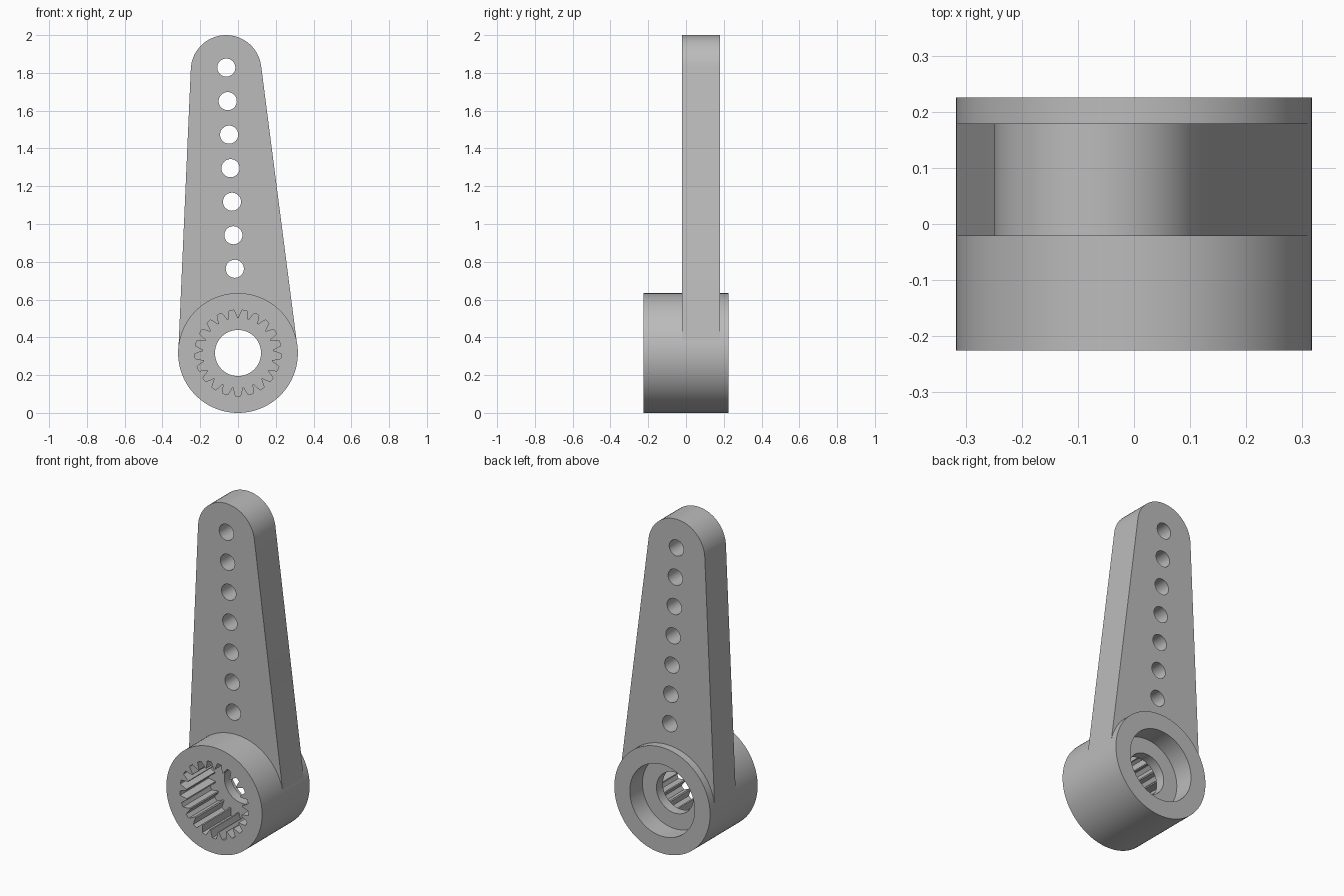
import bpy, bmesh, math
from mathutils import Vector

cube = bpy.data.objects.get("Cube")
if cube:
    bpy.data.objects.remove(cube, do_unlink=True)

# Single plastic colour
grey = bpy.data.materials.new("grey_plastic")
grey.use_nodes = True
colour = (0.5, 0.5, 0.5, 1)
grey.diffuse_color = colour
grey.node_tree.nodes["Principled BSDF"].inputs["Base Color"].default_value = colour

HUB = Vector((0, 0.317))
HUB_R = 0.317
TIP = Vector((-0.063, 1.813))
TIP_R = 0.187


def add_object(name, bm):
    bmesh.ops.recalc_face_normals(bm, faces=bm.faces)
    mesh = bpy.data.meshes.new(name)
    bm.to_mesh(mesh)
    bm.free()
    mesh.materials.clear()
    mesh.materials.append(grey)
    obj = bpy.data.objects.new(name, mesh)
    bpy.context.collection.objects.link(obj)
    bpy.ops.object.select_all(action='DESELECT')
    obj.select_set(True)
    bpy.context.view_layer.objects.active = obj
    bpy.ops.object.shade_smooth_by_angle(angle=math.radians(30))
    return obj


def arc(centre, radius, start, end, steps):
    return [centre + radius * Vector((math.cos(a), math.sin(a)))
            for a in (start + (end - start) * i / steps for i in range(steps + 1))]


# Hub: closed loop of rings, with a toothed socket in front and a recess behind
TEETH = 21
ROOT, MID, CREST = 0.228, 0.206, 0.185
tooth = [ROOT, ROOT, ROOT, ROOT, MID, CREST, CREST, MID]
count = TEETH * len(tooth)
plain = lambda r: [r] * count
socket = tooth * TEETH
rings = [(-0.225, plain(HUB_R)), (0.225, plain(HUB_R)),
         (0.225, plain(0.215)), (0.105, plain(0.215)),
         (0.105, plain(0.122)), (0.045, plain(0.122)),
         (0.045, socket), (-0.225, socket)]
bm = bmesh.new()
grid = []
for y, radii in rings:
    row = []
    for i, r in enumerate(radii):
        a = math.tau * (i - 5.5) / count + math.pi / 2
        row.append(bm.verts.new((r * math.cos(a), y, HUB.y + r * math.sin(a))))
    grid.append(row)
for k, row in enumerate(grid):
    following = grid[(k + 1) % len(grid)]
    for i in range(count):
        j = (i + 1) % count
        bm.faces.new((row[i], row[j], following[j], following[i]))
add_object("splined_hub", bm)

# Arm: tapered outline tangent to the hub and the rounded tip
axis = TIP - HUB
heading = math.atan2(axis.y, axis.x)
spread = math.acos((HUB_R - TIP_R) / axis.length)
outline = arc(TIP, TIP_R, heading - spread, heading + spread, 32)
outline += arc(HUB, HUB_R - 0.001, heading + spread, heading + spread, 1)[:1]
outline += arc(HUB, 0.27, heading + spread, heading - spread, 32)
outline += arc(HUB, HUB_R - 0.001, heading - spread, heading - spread, 1)[:1]

# Row of linkage holes along the arm
first, last = Vector((-0.017, 0.763)), Vector((-0.062, 1.828))
loops = [outline]
for k in range(7):
    loops.append(arc(first.lerp(last, k / 6), 0.048, 0, math.tau, 32)[:-1])

curve = bpy.data.curves.new("arm_profile", 'CURVE')
curve.dimensions = '2D'
curve.fill_mode = 'BOTH'
curve.extrude = 0.1
for loop in loops:
    spline = curve.splines.new('POLY')
    spline.points.add(len(loop) - 1)
    for point, p in zip(spline.points, loop):
        point.co = (p.x, p.y, 0, 1)
    spline.use_cyclic_u = True
profile = bpy.data.objects.new("arm_profile", curve)
bpy.context.collection.objects.link(profile)
bpy.context.view_layer.update()
solid = profile.evaluated_get(bpy.context.evaluated_depsgraph_get())
bm = bmesh.new()
bm.from_mesh(solid.to_mesh())
solid.to_mesh_clear()
bpy.data.objects.remove(profile, do_unlink=True)
bmesh.ops.remove_doubles(bm, verts=bm.verts, dist=0.0005)

# Stand the flat profile upright and set its depth
for v in bm.verts:
    x, y, z = v.co
    v.co = (x, 0.079 - z, y)
for f in bm.faces:
    f.material_index = 0
add_object("arm", bm)
